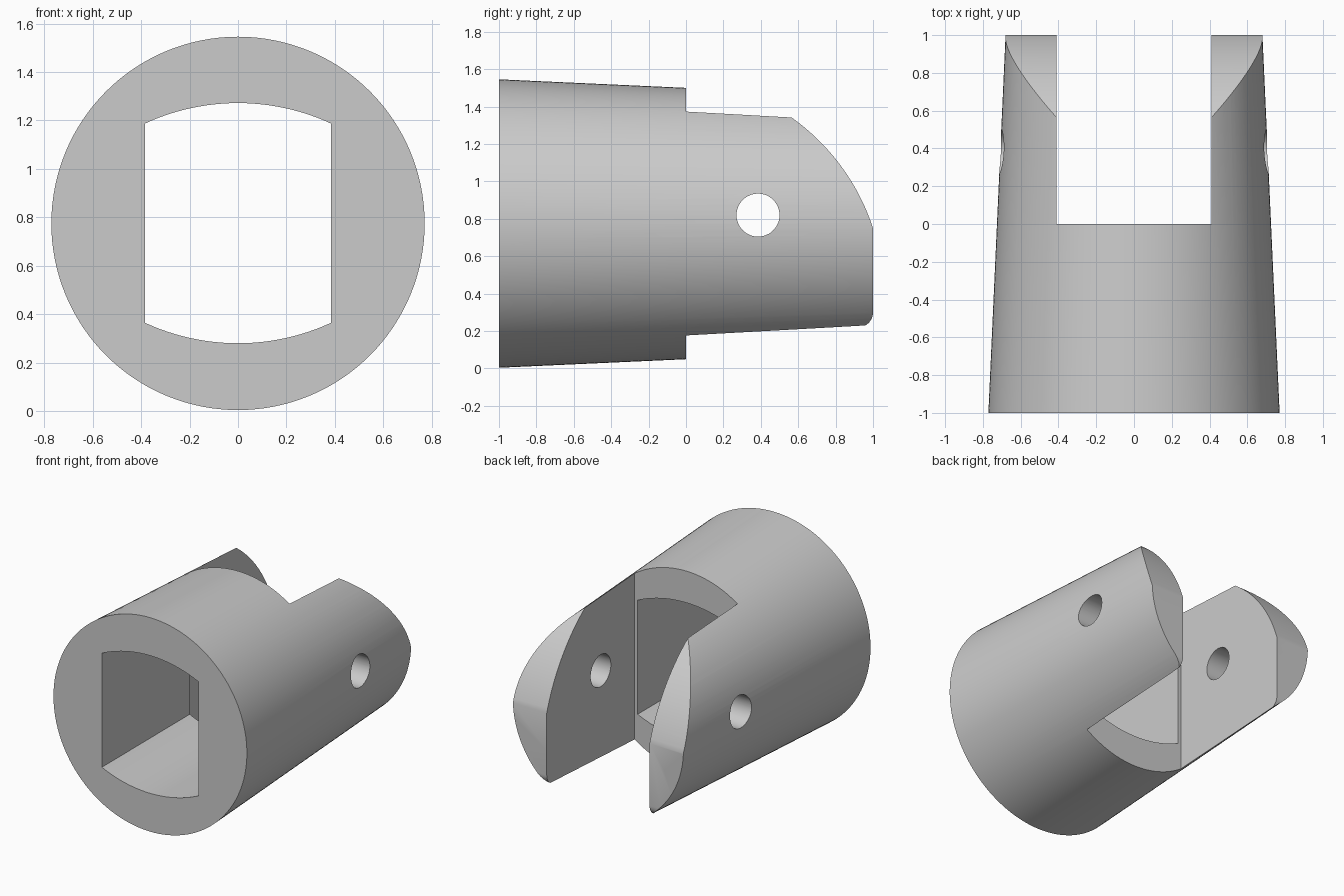
import bpy, bmesh, math
from mathutils import Matrix

if "Cube" in bpy.data.objects:
    bpy.data.objects.remove(bpy.data.objects["Cube"])

CZ = 0.775  # height of the main axis

grey = bpy.data.materials.new("light grey")
grey.diffuse_color = (0.6, 0.6, 0.6, 1)
grey.use_nodes = True
grey.node_tree.nodes["Principled BSDF"].inputs["Base Color"].default_value = grey.diffuse_color


def make_object(name, bm):
    bmesh.ops.recalc_face_normals(bm, faces=bm.faces)
    me = bpy.data.meshes.new(name)
    bm.to_mesh(me)
    bm.free()
    me.materials.append(grey)
    ob = bpy.data.objects.new(name, me)
    bpy.context.collection.objects.link(ob)
    return ob


def round_bar(name, r1, r2, depth, matrix, sides):
    bm = bmesh.new()
    bmesh.ops.create_cone(bm, cap_ends=True, segments=sides, radius1=r1,
                          radius2=r2, depth=depth, matrix=matrix)
    return make_object(name, bm)


def prism(name, points, offset):
    """Extrude a closed outline of 3D points along offset."""
    bm = bmesh.new()
    face = bm.faces.new([bm.verts.new(p) for p in points])
    ext = bmesh.ops.extrude_face_region(bm, geom=[face])["geom"]
    bmesh.ops.translate(bm, vec=offset, verts=[v for v in ext if isinstance(v, bmesh.types.BMVert)])
    return make_object(name, bm)


def arc(p, q, sag, n):
    """Points from p to q, bulging by sag to the left of the direction p to q."""
    dx, dy = q[0] - p[0], q[1] - p[1]
    c = math.hypot(dx, dy)
    r = (c * c / 4 + sag * sag) / (2 * sag)
    half = math.asin(c / 2 / r)
    ux, uy = dx / c, dy / c
    mx, my = (p[0] + q[0]) / 2 + uy * (r - sag), (p[1] + q[1]) / 2 - ux * (r - sag)
    pts = []
    for i in range(n + 1):
        a = -half + 2 * half * i / n
        s, k = r * math.sin(a), r * math.cos(a)
        pts.append((mx + ux * s - uy * k, my + uy * s + ux * k))
    return pts


# tapered round body, wide end at the front
body = round_bar("clevis_body", 0.771, 0.68, 2.0,
                 Matrix.Translation((0, 0, CZ)) @ Matrix.Rotation(-math.pi / 2, 4, 'X'), 128)

# through opening with flat sides and bowed top and bottom
opening = (arc((-0.385, 1.187), (0.385, 1.187), 0.085, 24)
           + arc((0.385, 0.365), (-0.385, 0.365), 0.085, 24))
bore = prism("bore_cutter", [(x, -1.5, z) for x, z in opening], (0, 3, 0))

# slot between the two fork arms
slot = prism("slot_cutter", [(-0.41, 0, -1), (0.41, 0, -1), (0.41, 0, 3), (-0.41, 0, 3)], (0, 2, 0))

# pin hole across both arms
pin = round_bar("pin_hole_cutter", 0.115, 0.115, 4,
                Matrix.Translation((0, 0.385, 0.82)) @ Matrix.Rotation(math.pi / 2, 4, 'Y'), 48)

# side outline that rounds the arm tips
corner = [(0.92 + 0.08 * math.cos(a), 0.30 - 0.08 * math.sin(a))
          for a in (math.pi / 2 * i / 10 for i in range(11))]
outline = ([(-2, -1), (-2, 3), (0.4, 3), (0.4, 1.46)]
           + arc((0.56, 1.345), (1.0, 0.75), 0.06, 24) + corner + [(0.92, -1)])
tips = prism("tip_outline", [(-2, y, z) for y, z in outline], (4, 0, 0))

for cutter, op in ((tips, 'INTERSECT'), (bore, 'DIFFERENCE'), (slot, 'DIFFERENCE'), (pin, 'DIFFERENCE')):
    m = body.modifiers.new(cutter.name, 'BOOLEAN')
    m.object, m.operation, m.solver = cutter, op, 'EXACT'

# bake the cuts, then remove the cutters
bpy.context.view_layer.objects.active = body
body.select_set(True)
for m in list(body.modifiers):
    bpy.ops.object.modifier_apply(modifier=m.name)
for cutter in (tips, bore, slot, pin):
    bpy.data.objects.remove(cutter)
bpy.ops.object.shade_smooth_by_angle(angle=math.radians(25))
